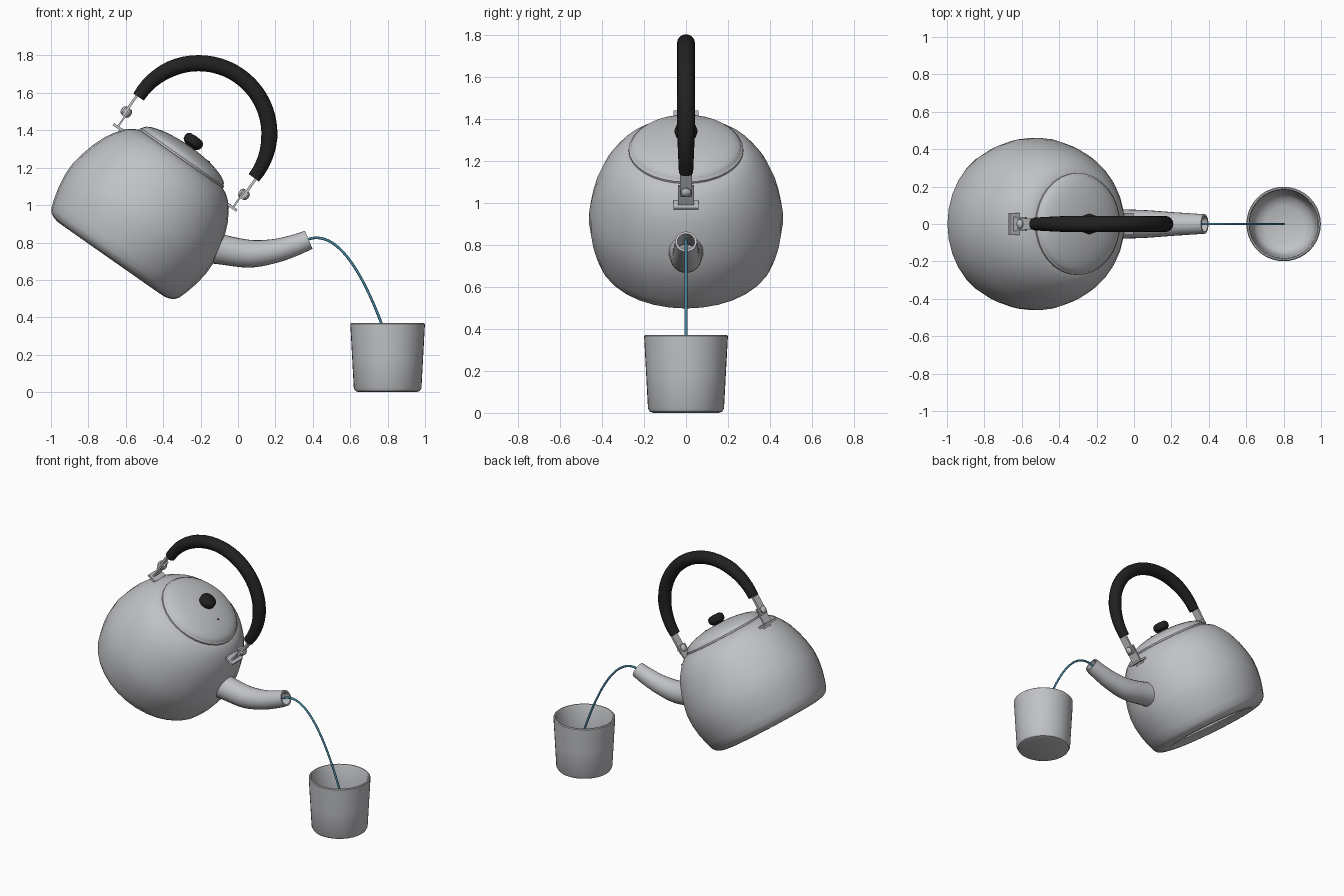
import bpy, bmesh, math
from mathutils import Matrix, Vector

if "Cube" in bpy.data.objects:
    bpy.data.objects.remove(bpy.data.objects["Cube"])

# Kettle frame: base centre, tipped 35 degrees towards the cup
TILT = Matrix.Translation((-0.68, 0, 0.71)) @ Matrix.Rotation(math.radians(35), 4, 'Y')
UPRIGHT = Matrix.Identity(4)


def material(name, rgb):
    m = bpy.data.materials.new(name)
    m.diffuse_color = (*rgb, 1)
    m.use_nodes = True
    m.node_tree.nodes["Principled BSDF"].inputs["Base Color"].default_value = m.diffuse_color
    return m


STEEL = material("brushed_steel", (0.53, 0.54, 0.56))
BLACK = material("black_plastic", (0.015, 0.015, 0.015))
WATER = material("water_blue", (0.06, 0.24, 0.36))


def finish(name, bm, mat, matrix=UPRIGHT, angle=40):
    bmesh.ops.remove_doubles(bm, verts=bm.verts, dist=1e-5)
    bmesh.ops.recalc_face_normals(bm, faces=bm.faces)
    bm.transform(matrix)
    me = bpy.data.meshes.new(name)
    bm.to_mesh(me)
    bm.free()
    me.materials.append(mat)
    ob = bpy.data.objects.new(name, me)
    bpy.context.collection.objects.link(ob)
    bpy.ops.object.select_all(action='DESELECT')
    ob.select_set(True)
    bpy.context.view_layer.objects.active = ob
    bpy.ops.object.shade_smooth_by_angle(angle=math.radians(angle))
    return ob


def bridge(bm, rings):
    for a, b in zip(rings, rings[1:]):
        n = len(a)
        for i in range(n):
            bm.faces.new((a[i], a[(i + 1) % n], b[(i + 1) % n], b[i]))


def lathe(name, profile, mat, matrix=UPRIGHT, sides=32, angle=40):
    """Spin (radius, height) points about z."""
    bm = bmesh.new()
    rings = [[bm.verts.new((r * math.cos(math.tau * i / sides),
                            r * math.sin(math.tau * i / sides), z))
              for i in range(sides)] for r, z in profile if r > 0]
    bridge(bm, rings)
    # Close ends that lie on the axis
    for (r, z), ring in ((profile[0], rings[0]), (profile[-1], rings[-1])):
        if r == 0:
            c = bm.verts.new((0, 0, z))
            for i in range(sides):
                bm.faces.new((c, ring[i], ring[(i + 1) % sides]))
    return finish(name, bm, mat, matrix, angle)


def tube(name, path, mat, matrix=UPRIGHT, sides=16, caps=True):
    """Sweep circles along (x, z, radius) points in the xz plane."""
    bm = bmesh.new()
    rings, last = [], len(path) - 1
    tangent = Vector((1, 0, 0))
    for k, (x, z, r) in enumerate(path):
        a, b = path[max(k - 1, 0)], path[min(k + 1, last)]
        d = Vector((b[0] - a[0], 0, b[1] - a[1]))
        # Points with equal positions keep the previous direction
        if d.length > 1e-6:
            tangent = d.normalized()
        side = Vector((-tangent.z, 0, tangent.x))
        rings.append([bm.verts.new(Vector((x, 0, z)) + r * (
            side * math.cos(math.tau * i / sides) + Vector((0, 1, 0)) * math.sin(math.tau * i / sides)))
            for i in range(sides)])
    bridge(bm, rings)
    if caps:
        bm.faces.new(rings[0])
        bm.faces.new(rings[-1])
    return finish(name, bm, mat, matrix, 45)


def box(name, centre, size, mat, matrix):
    bm = bmesh.new()
    bmesh.ops.create_cube(bm, size=1, matrix=Matrix.Translation(centre) @ Matrix.Diagonal((*size, 1)))
    return finish(name, bm, mat, matrix)


def smooth_path(pts, steps=5):
    """Catmull-Rom interpolation of tuples."""
    out = []
    p = [Vector(q) for q in [pts[0], *pts, pts[-1]]]
    for i in range(1, len(p) - 2):
        a, b, c, d = p[i - 1:i + 3]
        for s in range(steps):
            t = s / steps
            out.append(tuple(0.5 * (2 * b + (c - a) * t + (2 * a - 5 * b + 4 * c - d) * t * t
                                    + (3 * b - a - 3 * c + d) * t ** 3)))
    return out + [tuple(pts[-1])]


# Kettle body with a shallow recessed base
lathe("kettle_body", [
    (0, 0.006), (0.300, 0.006), (0.315, 0.0), (0.345, 0.001), (0.375, 0.007), (0.400, 0.020),
    (0.417, 0.042), (0.432, 0.085), (0.450, 0.155), (0.461, 0.230), (0.461, 0.300),
    (0.449, 0.370), (0.431, 0.440), (0.402, 0.515), (0.375, 0.562), (0.335, 0.615),
    (0.300, 0.642), (0.265, 0.658), (0, 0.66)], STEEL, TILT)

# Lid: rolled edge and low dome
lathe("lid", [(0.262, 0.650), (0.273, 0.656), (0.273, 0.666), (0.266, 0.670)]
      + [(0.266 * math.cos(a), 0.670 + 0.068 * math.sin(a) ** 1.1)
         for a in (math.radians(d) for d in range(10, 90, 10))]
      + [(0, 0.738)], STEEL, TILT)
lathe("lid_knob", [(0.03, 0.72), (0.033, 0.738), (0.052, 0.752), (0.056, 0.770),
                   (0.052, 0.787), (0.038, 0.798), (0, 0.801)], BLACK, TILT, 12)
lathe("lid_vent", [(0.007, 0.720), (0.007, 0.733), (0, 0.7335)], BLACK,
      TILT @ Matrix.Translation((0.13, 0, -0.0015)), 10)

# Arched grip
arc = []
for i in range(33):
    a = math.radians(-4 + 188 * i / 32)
    ease = min(1, min(i, 32 - i) / 6)
    arc.append((0.377 * math.cos(a), 0.822 + 0.375 * math.sin(a), 0.034 + 0.009 * ease))
tube("handle_grip", arc, BLACK, TILT)

# Handle brackets on both sides: foot, post, strap and rivet
for s, label in ((-1, "rear"), (1, "front")):
    box(label + "_bracket_foot", (s * 0.372, 0, 0.600), (0.062, 0.120, 0.014), STEEL, TILT)
    box(label + "_bracket_post", (s * 0.376, 0, 0.660), (0.010, 0.076, 0.115), STEEL, TILT)
    box(label + "_bracket_tab", (s * 0.345, 0, 0.588), (0.030, 0.070, 0.040), STEEL, TILT)
    box(label + "_handle_strap", (s * 0.388, 0, 0.745), (0.014, 0.058, 0.160), STEEL, TILT)
    rivet = TILT @ Matrix.Translation((s * 0.384, 0, 0.693)) @ Matrix.Rotation(math.pi / 2, 4, 'Y')
    lathe(label + "_rivet", [(0, -0.030), (0.015, -0.028), (0.025, -0.018), (0.025, 0.018),
                             (0.015, 0.028), (0, 0.030)], STEEL, rivet, 16)

# Spout: outer wall, open mouth and inner wall in one sweep
outer = smooth_path([(-0.22, 0.800, 0.100), (-0.150, 0.778, 0.090), (-0.085, 0.762, 0.080),
                     (0.064, 0.740, 0.074), (0.198, 0.755, 0.064), (0.305, 0.786, 0.057),
                     (0.378, 0.815, 0.052)])
tube("spout", outer, STEEL, sides=24, caps=False)
tube("spout_inner", [(x, z, r - 0.011) for x, z, r in outer], STEEL, sides=24, caps=False)
bm = bmesh.new()
x, z, r = outer[-1]
d = Vector((x - outer[-2][0], 0, z - outer[-2][1])).normalized()
side = Vector((-d.z, 0, d.x))
bridge(bm, [[bm.verts.new(Vector((x, 0, z)) + q * (side * math.cos(math.tau * i / 24)
             + Vector((0, math.sin(math.tau * i / 24), 0)))) for i in range(24)]
            for q in (r, r - 0.011)])
finish("spout_rim", bm, STEEL)

# Falling stream of water
stream = [0.33 + 0.47 * i / 24 for i in range(25)]
tube("water_stream", [(x, 0.825 - 3.8 * (x - 0.42) ** 2, 0.007) for x in stream], WATER, sides=10)

# Cup with tapered wall, rounded foot and bowl-shaped inside
lathe("cup", [(0, 0.0), (0.155, 0.0), (0.172, 0.006), (0.181, 0.022), (0.190, 0.19), (0.199, 0.355),
              (0.199, 0.365), (0.194, 0.370), (0.187, 0.370), (0.182, 0.362), (0.175, 0.19),
              (0.166, 0.085), (0.145, 0.048), (0.10, 0.030), (0, 0.024)],
      STEEL, Matrix.Translation((0.8, 0, 0)), 40)
